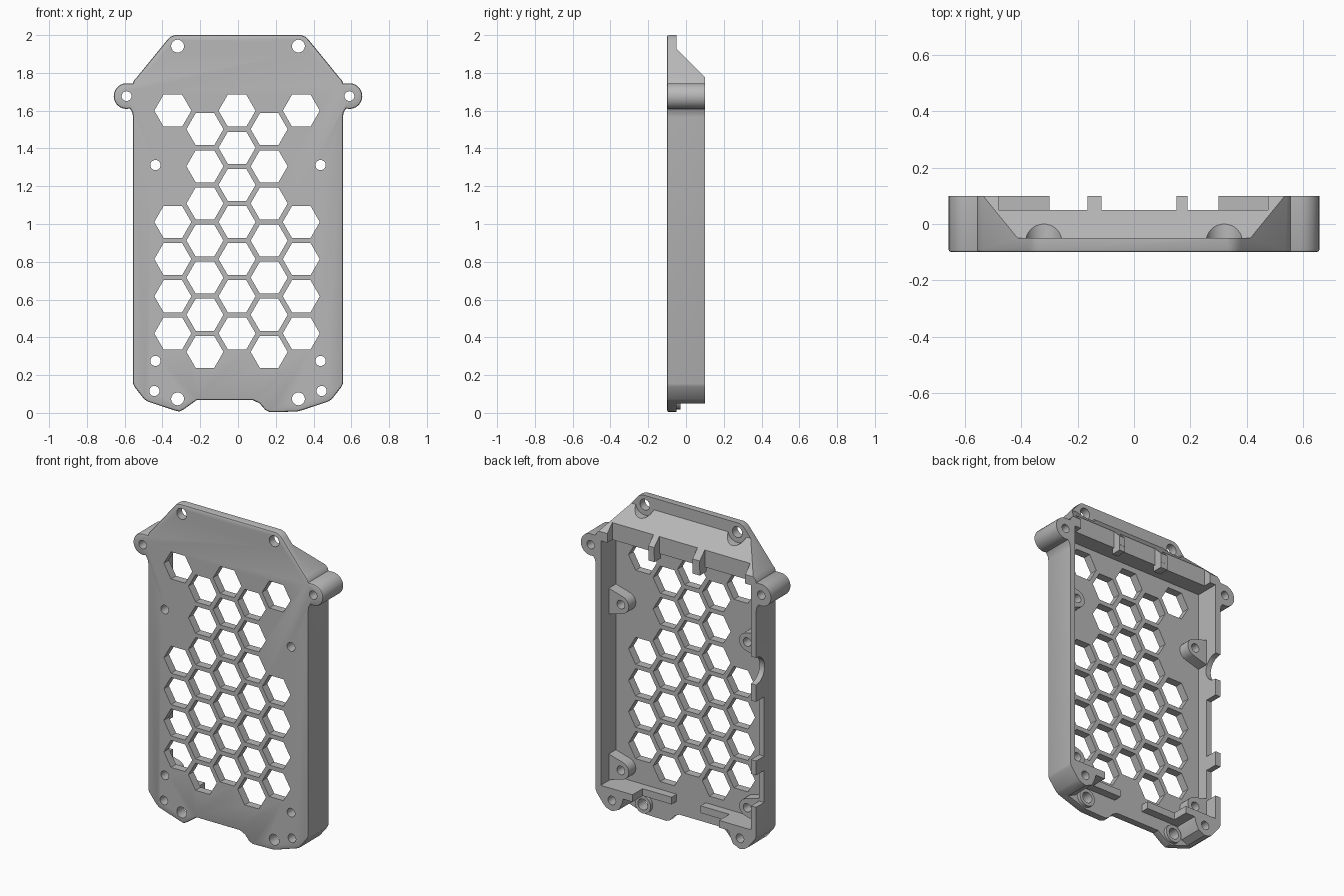
import bpy, bmesh
from math import sin, cos, pi, radians

if "Cube" in bpy.data.objects:
    bpy.data.objects.remove(bpy.data.objects["Cube"])

grey = bpy.data.materials.new("grey_plastic")
grey.diffuse_color = (0.48, 0.48, 0.48, 1)
grey.use_nodes = True
grey.node_tree.nodes["Principled BSDF"].inputs["Base Color"].default_value = grey.diffuse_color


def prism(name, polys, a, b, axis="Y", bevel=0):
    """Extrude closed polygons from a to b along Y (points x,z) or X (points y,z)."""
    bm = bmesh.new()
    place = (lambda p, t: (p[0], t, p[1])) if axis == "Y" else (lambda p, t: (t, p[0], p[1]))
    for poly in polys:
        lo = [bm.verts.new(place(p, a)) for p in poly]
        hi = [bm.verts.new(place(p, b)) for p in poly]
        bm.faces.new(lo)
        bm.faces.new(hi[::-1])
        for i in range(len(poly)):
            j = (i + 1) % len(poly)
            bm.faces.new((lo[i], hi[i], hi[j], lo[j]))
    bmesh.ops.recalc_face_normals(bm, faces=bm.faces)
    if bevel:
        edges = [e for e in bm.edges if all(abs(v.co.y - a) < 1e-6 for v in e.verts)]
        bmesh.ops.bevel(bm, geom=edges, offset=bevel, segments=2, profile=0.5,
                        affect='EDGES', clamp_overlap=True)
    me = bpy.data.meshes.new(name)
    bm.to_mesh(me)
    bm.free()
    ob = bpy.data.objects.new(name, me)
    bpy.context.collection.objects.link(ob)
    return ob


def apply_bool(target, tool, op='DIFFERENCE'):
    mod = target.modifiers.new("bool", 'BOOLEAN')
    mod.operation, mod.solver, mod.object = op, 'EXACT', tool
    bpy.context.view_layer.objects.active = target
    bpy.ops.object.modifier_apply(modifier=mod.name)
    bpy.data.objects.remove(tool)


def circle(x, z, r, n=24, start=0):
    return [(x + r * cos(start + 2 * pi * i / n), z + r * sin(start + 2 * pi * i / n)) for i in range(n)]


def rect(x0, x1, z0, z1):
    return [(x0, z0), (x1, z0), (x1, z1), (x0, z1)]


def mirrored(poly):
    return [(-x, z) for x, z in poly]


def both(poly):
    return [poly, mirrored(poly)]


# Case outline with rounded screw ears
ear = [(0.59 + 0.068 * cos(radians(t)), 1.677 + 0.068 * sin(radians(t))) for t in range(90, -106, -15)]
half = [(0.335, 2.0), (0.36, 1.99), (0.378, 1.97), (0.537, 1.775), (0.55, 1.762), (0.556, 1.745)]
half += ear + [(0.56, 1.592), (0.555, 1.565), (0.555, 0.155), (0.548, 0.138),
               (0.497, 0.073), (0.478, 0.06), (0.335, 0.013), (0.31, 0.007)]
bottom = [(0.17, 0.004), (0.145, 0.015), (0.115, 0.05), (0.08, 0.067),
          (-0.22, 0.067), (-0.285, 0.02)]
body = prism("case_body", [half + bottom + mirrored(half)[::-1]], -0.1, 0.1, bevel=0.01)

# Sloped top behind the front plate
apply_bool(body, prism("slope_cut", [[(-0.05, 1.927), (-0.05, 2.2), (0.4, 2.2), (0.4, 1.477)]],
                       -1, 1, axis="X"))

# Bottom edge behind the plate, leaving the corner posts
corner = [(0.6, -0.1), (0.49, 0.06), (0.44, 0.05), (0.395, 0.07), (0.375, 0.11), (0.365, 0.145)]
apply_bool(body, prism("bottom_cut", [corner + mirrored(corner)[::-1]], -0.05, 0.3))

# Main cavity, open at the bottom middle
side = [(0.52, 1.72), (0.52, 0.19), (0.1, 0.19), (0.1, 0.1)]
apply_bool(body, prism("cavity", [side + mirrored(side)[::-1]], -0.05, 0.3))

# Lowered bottom ledges
apply_bool(body, prism("ledge_cut", [rect(-0.3, 0.3, 0.1, 0.3)], 0.0, 0.3))

# Pockets in the top lip, leaving two ribs
pockets = [rect(-0.48, -0.165, 1.6, 1.95), rect(-0.115, 0.15, 1.6, 1.95), rect(0.19, 0.475, 1.6, 1.95)]
apply_bool(body, prism("lip_pockets", pockets, 0.05, 0.3))

# Rib tips hanging below the lip
for x0, x1 in ((-0.165, -0.115), (0.15, 0.19)):
    apply_bool(body, prism("rib_tip", [rect(x0, x1, 1.685, 1.74)], 0.035, 0.099), 'UNION')

# Port openings in one side wall
ports = [rect(0.02, 0.3, 0.63, 1.0), rect(0.02, 0.3, 0.34, 0.54), circle(0.1, 1.19, 0.085)]
apply_bool(body, prism("port_cut", ports, -0.8, -0.5, axis="X"))

# Screw bosses joined to the side walls
for z in (1.312, 0.275):
    arc = [(0.437 + 0.055 * cos(radians(t)), z + 0.055 * sin(radians(t))) for t in range(105, 256, 15)]
    boss = arc + [(0.535, z - 0.085), (0.535, z + 0.085)]
    apply_bool(body, prism("side_boss", both(boss), -0.07, 0.02), 'UNION')

# Low bosses on the bottom flange
apply_bool(body, prism("bottom_boss", both(circle(0.32, 0.074, 0.055)), -0.07, -0.03), 'UNION')

# Round screw seats in the slope
apply_bool(body, prism("screw_seat", both(circle(0.32, 1.942, 0.065, 32)), -0.05, 0.3))

# Screw holes
holes = []
for x, z, r in ((0.32, 1.942, 0.034), (0.59, 1.677, 0.026), (0.437, 1.312, 0.027),
                (0.437, 0.275, 0.027), (0.443, 0.116, 0.027), (0.32, 0.074, 0.034)):
    holes += both(circle(x, z, r))
apply_bool(body, prism("screw_holes", holes, -0.3, 0.3))

# Honeycomb vents
vents = []
for col in range(5):
    x = -0.345 + 0.17 * col
    for row in range(7):
        if col in (0, 4) and row in (1, 2):
            continue
        z = 1.6 - 0.1965 * row - (0.098 if col % 2 else 0)
        vents.append(circle(x, z, 0.098, 6))
apply_bool(body, prism("vent_cut", vents, -0.3, -0.02))

# Finish
body.data.materials.clear()
body.data.materials.append(grey)
bpy.ops.object.select_all(action='DESELECT')
body.select_set(True)
bpy.context.view_layer.objects.active = body
bpy.ops.object.shade_smooth_by_angle(angle=radians(30))
